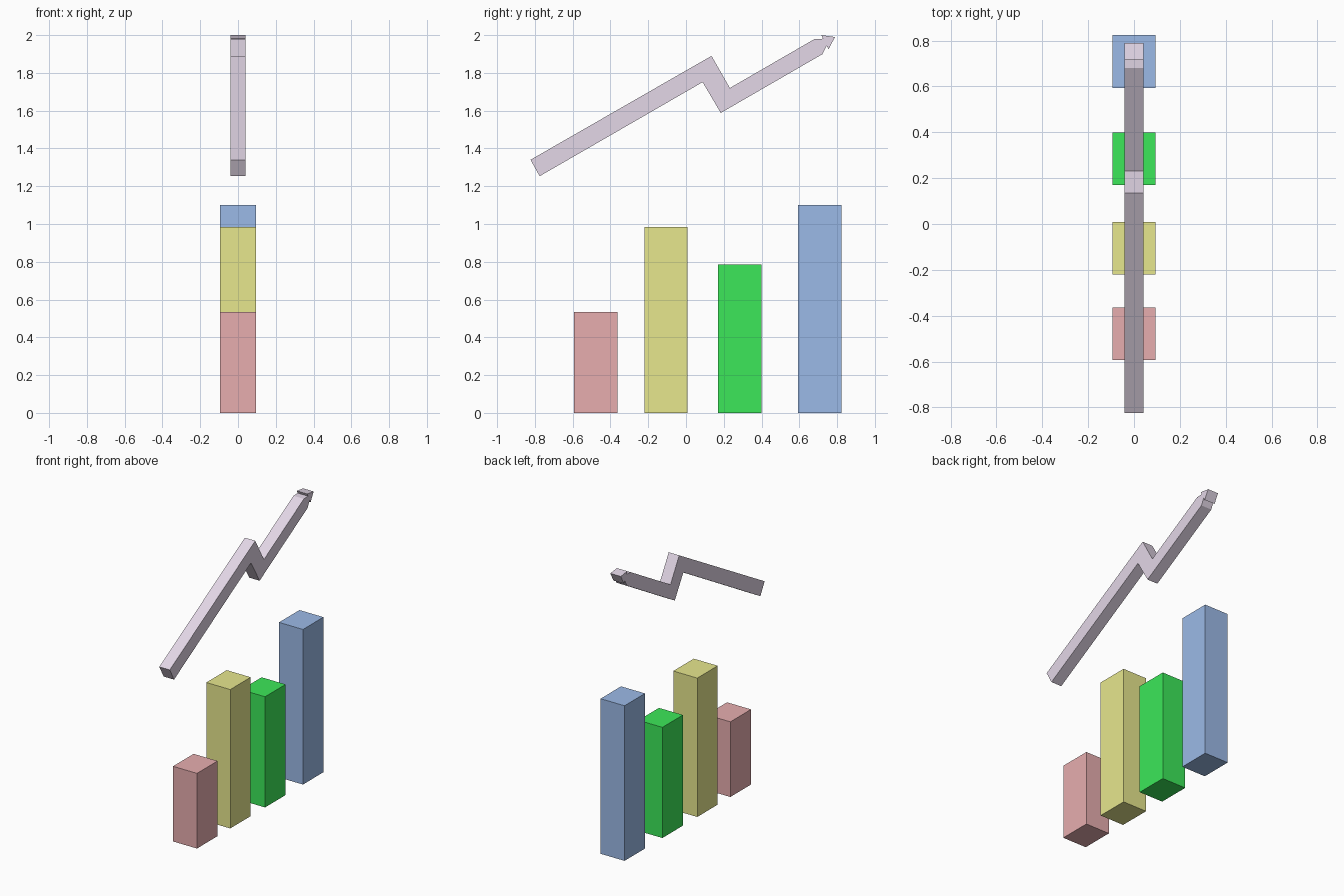
import bpy
import bmesh

if "Cube" in bpy.data.objects:
    bpy.data.objects.remove(bpy.data.objects["Cube"])


def extrude_profile(name, points, half_width, color):
    """Extrude a closed (y, z) outline along x, centred on x = 0."""
    bm = bmesh.new()
    face = bm.faces.new([bm.verts.new((-half_width, y, z)) for y, z in points])
    ext = bmesh.ops.extrude_face_region(bm, geom=[face], use_keep_orig=True)
    new_verts = [g for g in ext["geom"] if isinstance(g, bmesh.types.BMVert)]
    bmesh.ops.translate(bm, verts=new_verts, vec=(2 * half_width, 0, 0))
    bmesh.ops.recalc_face_normals(bm, faces=bm.faces[:])
    mesh = bpy.data.meshes.new(name)
    bm.to_mesh(mesh)
    bm.free()
    mat = bpy.data.materials.new(name + "_color")
    mat.diffuse_color = (*color, 1)
    mat.use_nodes = True
    mat.node_tree.nodes["Principled BSDF"].inputs["Base Color"].default_value = mat.diffuse_color
    mesh.materials.append(mat)
    obj = bpy.data.objects.new(name, mesh)
    bpy.context.collection.objects.link(obj)
    return obj


# Chart bars: name, near y, far y, height, colour
bars = [
    ("red_bar", -0.594, -0.363, 0.533, (0.8, 0.42, 0.43)),
    ("yellow_bar", -0.221, 0.008, 0.985, (0.8, 0.8, 0.27)),
    ("green_bar", 0.169, 0.399, 0.785, (0.045, 0.8, 0.1)),
    ("blue_bar", 0.594, 0.823, 1.10, (0.33, 0.49, 0.8)),
]
for name, y0, y1, h, color in bars:
    extrude_profile(name, [(y0, 0), (y1, 0), (y1, h), (y0, h)], 0.094, color)

# Zigzag trend arrow with its small triangular head
arrow = [
    (-0.823, 1.340), (-0.775, 1.253),                   # tail end
    (0.088, 1.751), (0.184, 1.588), (0.722, 1.899),     # underside
    (0.744, 1.944), (0.755, 1.926),                     # lower barb
    (0.789, 1.990),                                     # tip
    (0.717, 2.000), (0.726, 1.981),                     # upper barb
    (0.680, 1.979), (0.232, 1.720), (0.135, 1.890),     # top side
]
extrude_profile("trend_arrow", arrow, 0.041, (0.77, 0.68, 0.8))
